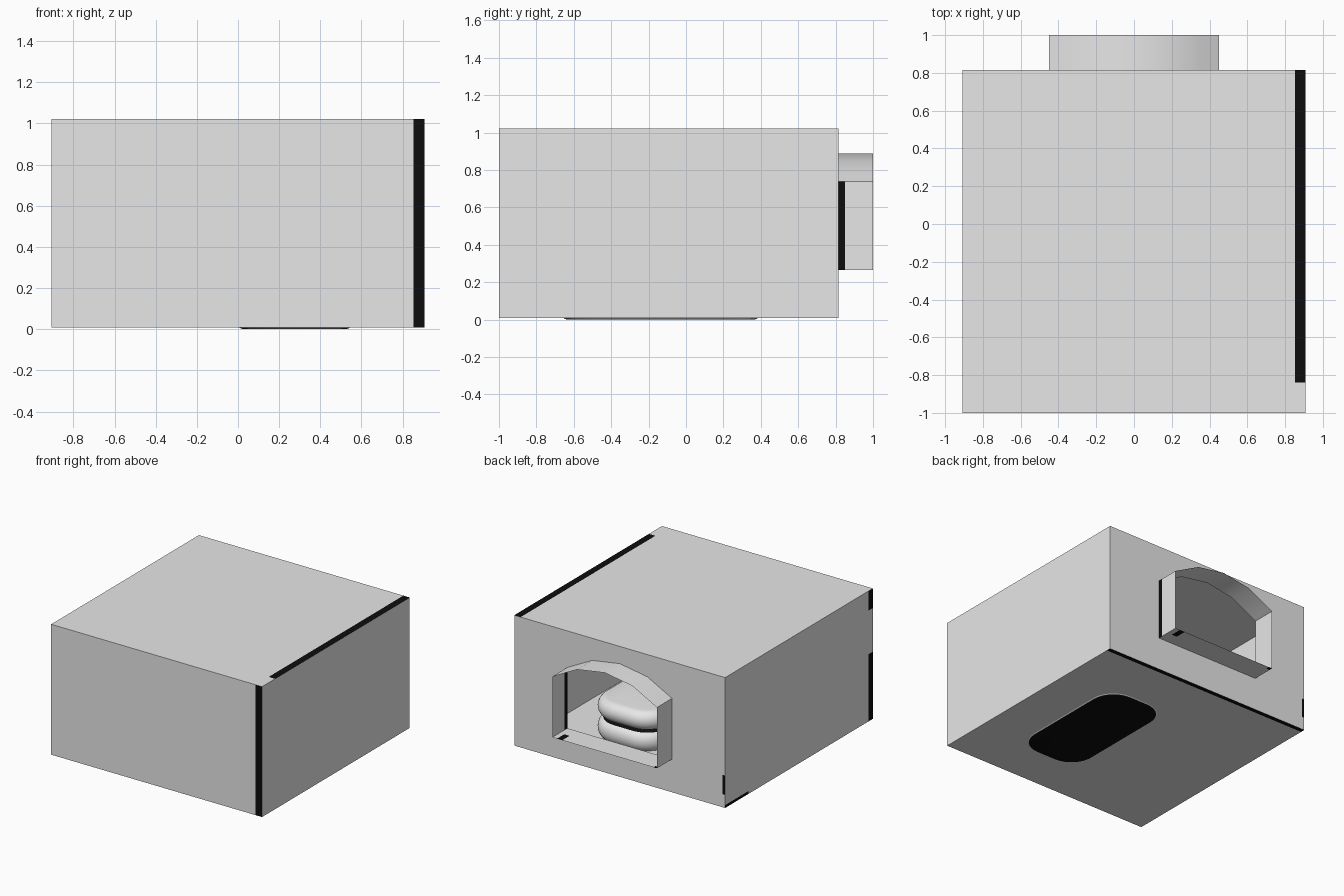
import bpy, bmesh, math

if "Cube" in bpy.data.objects:
    bpy.data.objects.remove(bpy.data.objects["Cube"])


def material(name, colour):
    m = bpy.data.materials.new(name)
    m.diffuse_color = (*colour, 1)
    m.use_nodes = True
    m.node_tree.nodes["Principled BSDF"].inputs["Base Color"].default_value = m.diffuse_color
    return m


PALE = material("pale grey", (0.8, 0.8, 0.8))
BLACK = material("black", (0.004, 0.004, 0.004))


def cut(bm, axis, values):
    for v in values:
        co, no = [0, 0, 0], [0, 0, 0]
        co[axis], no[axis] = v, 1
        bmesh.ops.bisect_plane(bm, geom=bm.verts[:] + bm.edges[:] + bm.faces[:],
                               dist=1e-5, plane_co=co, plane_no=no)


def finish(name, bm, is_black, smooth=None):
    bm.normal_update()
    for f in bm.faces:
        f.material_index = int(is_black(f.calc_center_median(), f.normal))
    me = bpy.data.meshes.new(name)
    bm.to_mesh(me)
    bm.free()
    ob = bpy.data.objects.new(name, me)
    bpy.context.collection.objects.link(ob)
    me.materials.append(PALE)
    me.materials.append(BLACK)
    if smooth:
        bpy.ops.object.select_all(action='DESELECT')
        ob.select_set(True)
        bpy.context.view_layer.objects.active = ob
        bpy.ops.object.shade_smooth_by_angle(angle=math.radians(smooth))
    return ob


X, Y0, Y1, Z0, Z1 = 0.907, -1.0, 0.815, 0.008, 1.022

# Arched doorway outline: straight sides, four-segment arch
R, HALF = 0.75, math.asin(0.45 / 0.75)
ARCH = [(-0.45, 0.265), (0.45, 0.265)]
for i in range(5):
    a = HALF * (1 - i / 2)
    ARCH.append((R * math.sin(a), 0.888 - R + R * math.cos(a)))


def loop(bm, points, y):
    vs = [bm.verts.new((x, y, z)) for x, z in points]
    return vs, [bm.edges.new((vs[i], vs[(i + 1) % len(vs)])) for i in range(len(vs))]


# Room shell: thin walls, back wall pierced by the doorway
bm = bmesh.new()
rect = [(-X, Z0), (X, Z0), (X, Z1), (-X, Z1)]
front, _ = loop(bm, rect, Y0)
back, back_edges = loop(bm, rect, Y1)
_, hole_edges = loop(bm, ARCH, Y1)
bmesh.ops.triangle_fill(bm, edges=back_edges + hole_edges, use_beauty=True)
bm.faces.new(front)
for i in range(4):
    j = (i + 1) % 4
    bm.faces.new((front[i], front[j], back[j], back[i]))
bmesh.ops.recalc_face_normals(bm, faces=bm.faces[:])
if next(f for f in bm.faces if f.calc_center_median().y < -0.99).normal.y > 0:
    bmesh.ops.reverse_faces(bm, faces=bm.faces[:])
cut(bm, 0, (-0.885, 0.852))
cut(bm, 1, (-0.95, -0.84, 0.53, 0.78))
cut(bm, 2, (0.03, 0.11, 0.26, 0.53, 0.87))


def room_black(c, n):
    if n.y < -0.9:                              # front right edge
        return c.x > 0.852
    if n.z > 0.9:                               # roof right edge
        return c.x > 0.852 and c.y > -0.84
    if n.z < -0.9:                              # floor back edge
        return c.y > 0.78
    if n.x < -0.9:                              # marks on the left wall
        return (c.y < -0.95 and (c.z < 0.53 or c.z > 0.87)) or (c.y > 0.53 and c.z < 0.03)
    if n.y > 0.9:                               # small mark on the back wall
        return c.x < -0.885 and 0.11 < c.z < 0.26
    return False


finish("room_shell", bm, room_black)

# Doorway tunnel: open at both ends
bm = bmesh.new()
a, _ = loop(bm, ARCH, Y1)
b, _ = loop(bm, ARCH, 1.0)
for i in range(len(a)):
    j = (i + 1) % len(a)
    bm.faces.new((a[i], a[j], b[j], b[i]))
cut(bm, 0, (-0.42, 0.365, 0.41))
cut(bm, 1, (0.85, 0.91, 0.975))


def tunnel_black(c, n):
    if n.x < -0.9:
        return c.y < 0.85
    if n.z > 0.5:
        return (0.365 < c.x < 0.41 and c.y > 0.91) or (c.x < -0.42 and c.y > 0.975)
    return False


finish("doorway_tunnel", bm, tunnel_black, 30)

# Rounded pod on the floor: two stacked lobes with a dark seam between them
CX, CY, SEAM = 0.275, -0.135, 0.15


def lobe_rings(z0, z1, bulge):
    """Insets and heights for one rounded lobe."""
    mid, half = (z0 + z1) / 2, (z1 - z0) / 2
    return [(bulge * (1 - math.cos(math.radians(t))), mid + half * math.sin(math.radians(t)))
            for t in range(-90, 91, 18)]


def outline(inset):
    pts, w, l, r = [], 0.30 - inset, 0.55 - inset, 0.22 - inset
    for k, (sx, sy) in enumerate(((1, 1), (-1, 1), (-1, -1), (1, -1))):
        for s in range(9):
            t = math.radians(90 * k + 90 * s / 8)
            pts.append((CX + sx * (w - r) + r * math.cos(t),
                        CY + sy * (l - r) + r * math.sin(t)))
    return pts


bm = bmesh.new()
rings = [[bm.verts.new((x, y, z)) for x, y in outline(i)]
         for i, z in lobe_rings(0.0, SEAM, 0.055) + lobe_rings(SEAM + 0.012, 0.31, 0.07)]
n = len(rings[0])
for lo, hi in zip(rings, rings[1:]):
    for i in range(n):
        j = (i + 1) % n
        bm.faces.new((lo[i], lo[j], hi[j], hi[i]))
bm.faces.new(rings[0][::-1])
bm.faces.new(rings[-1])
finish("rounded_pod", bm,
       lambda c, n: c.z < 0.006 or SEAM - 0.004 < c.z < SEAM + 0.016, 40)
